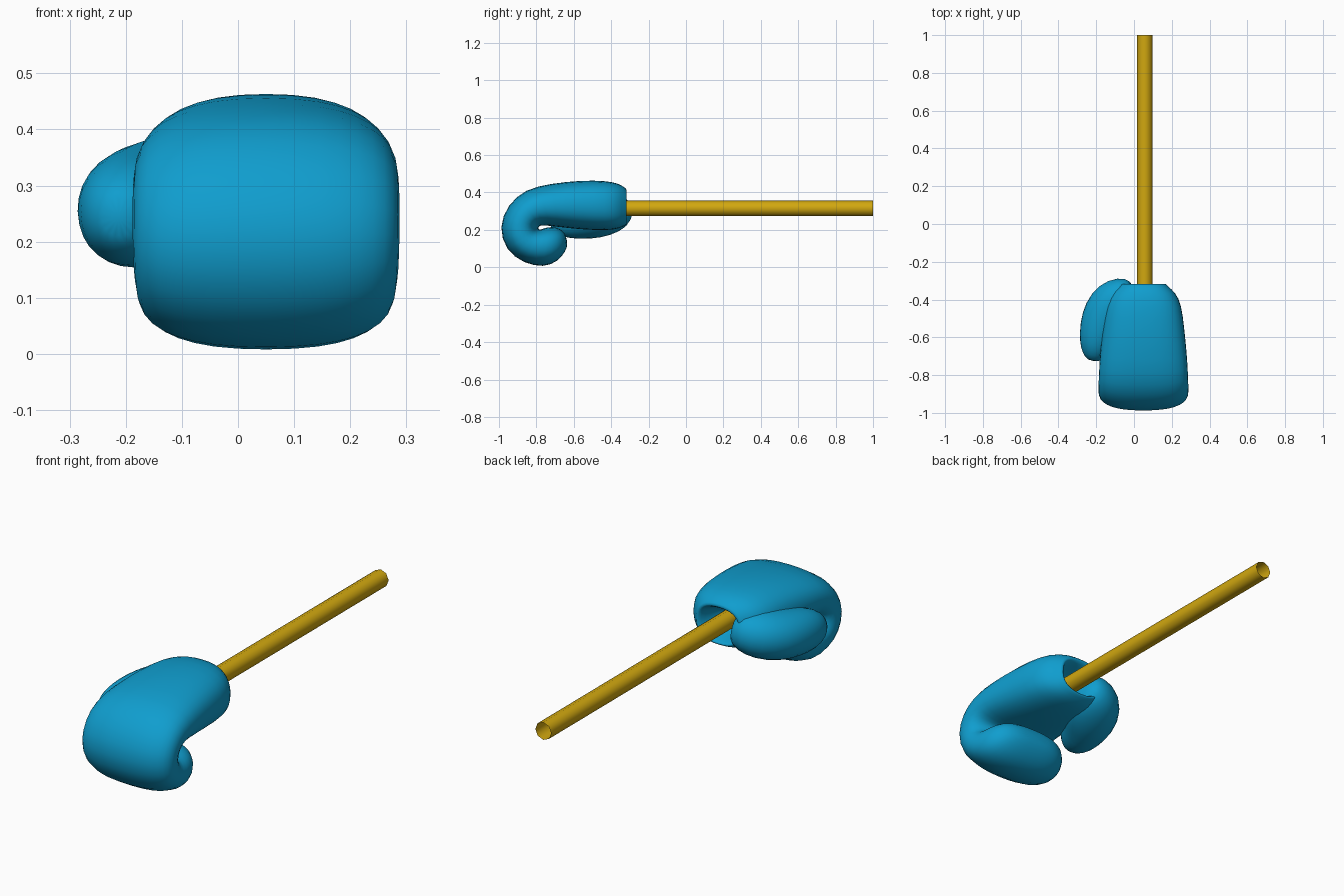
import bpy, bmesh
from math import cos, sin, pi, copysign
from mathutils import Vector

cube = bpy.data.objects.get("Cube")
if cube:
    bpy.data.objects.remove(cube, do_unlink=True)


def material(name, rgb):
    m = bpy.data.materials.new(name)
    m.use_nodes = True
    m.diffuse_color = (*rgb, 1)
    m.node_tree.nodes["Principled BSDF"].inputs["Base Color"].default_value = (*rgb, 1)
    return m


def loft(name, rings, mat, caps=True, subdivide=True):
    """Skin a list of equal-length point rings into one smooth object."""
    bm = bmesh.new()
    loops = [[bm.verts.new(p) for p in ring] for ring in rings]
    n = len(loops[0])
    for a, b in zip(loops, loops[1:]):
        for i in range(n):
            j = (i + 1) % n
            bm.faces.new((a[i], a[j], b[j], b[i]))
    if caps:
        bm.faces.new(loops[0])
        bm.faces.new(loops[-1])
    bmesh.ops.recalc_face_normals(bm, faces=bm.faces)
    for f in bm.faces:
        f.smooth = True
    mesh = bpy.data.meshes.new(name)
    bm.to_mesh(mesh)
    bm.free()
    mesh.materials.append(mat)
    obj = bpy.data.objects.new(name, mesh)
    bpy.context.collection.objects.link(obj)
    if subdivide:
        sub = obj.modifiers.new("smooth", 'SUBSURF')
        sub.levels = sub.render_levels = 1
    return obj


def oval(centre, across, up, power=1.0, n=18):
    """Rounded ring spanned by two half-axis vectors; power < 1 is boxier."""
    ring = []
    for i in range(n):
        c, s = cos(2 * pi * i / n), sin(2 * pi * i / n)
        ring.append(centre + across * copysign(abs(c) ** power, c)
                    + up * copysign(abs(s) ** power, s))
    return ring


blue = material("glove blue", (0.005, 0.34, 0.62))
yellow = material("stick yellow", (0.64, 0.39, 0.005))

# Hand: each section is outer (y, z), inner (y, z), half width
MID = 0.05
sections = [
    ((-.44, .36), (-.44, .28), .05),     # cuff lining
    ((-.37, .385), (-.37, .255), .085),
    ((-.325, .40), (-.325, .24), .105),
    ((-.312, .415), (-.312, .23), .118),  # cuff rim
    ((-.33, .43), (-.33, .22), .13),
    ((-.36, .45), (-.36, .205), .17),
    ((-.43, .465), (-.42, .195), .205),
    ((-.56, .467), (-.56, .20), .22),
    ((-.72, .45), (-.69, .215), .235),
    ((-.86, .42), (-.765, .225), .24),
    ((-.955, .335), (-.785, .22), .242),
    ((-1.003, .215), (-.79, .21), .242),
    ((-.965, .09), (-.785, .20), .24),
    ((-.87, .02), (-.77, .205), .235),
    ((-.76, -.003), (-.74, .217), .23),
    ((-.685, .03), (-.695, .217), .205),
    ((-.643, .085), (-.655, .195), .15),
    ((-.633, .12), (-.64, .165), .07),
]
rings = []
for (yo, zo), (yi, zi), width in sections:
    outer, inner = Vector((MID, yo, zo)), Vector((MID, yi, zi))
    rings.append(oval((outer + inner) / 2, Vector((width, 0, 0)), (outer - inner) / 2, .8))
loft("glove_hand", rings, blue)

# Thumb: centre, half width across, half height
thumb = [
    ((.00, -.345, .31), .05, .05),
    ((-.04, -.355, .305), .09, .09),
    ((-.09, -.40, .29), .13, .112),
    ((-.145, -.48, .267), .135, .117),
    ((-.18, -.56, .258), .115, .11),
    ((-.20, -.64, .25), .093, .098),
    ((-.21, -.695, .245), .066, .07),
    ((-.213, -.727, .243), .03, .035),
]
path = [Vector(c) for c, _, _ in thumb]
rings = []
for i, (_, width, height) in enumerate(thumb):
    tangent = path[min(i + 1, len(path) - 1)] - path[max(i - 1, 0)]
    side = tangent.cross(Vector((0, 0, 1))).normalized()
    rings.append(oval(path[i], side * width, side.cross(tangent).normalized() * height, .95, 14))
loft("glove_thumb", rings, blue)

# Open hollow stick
rings = [oval(Vector((.057, y, .315)), Vector((.042, 0, 0)), Vector((0, 0, .042)), n=8)
         for y in (-.48, 1)]
loft("stick", rings, yellow, caps=False, subdivide=False)
